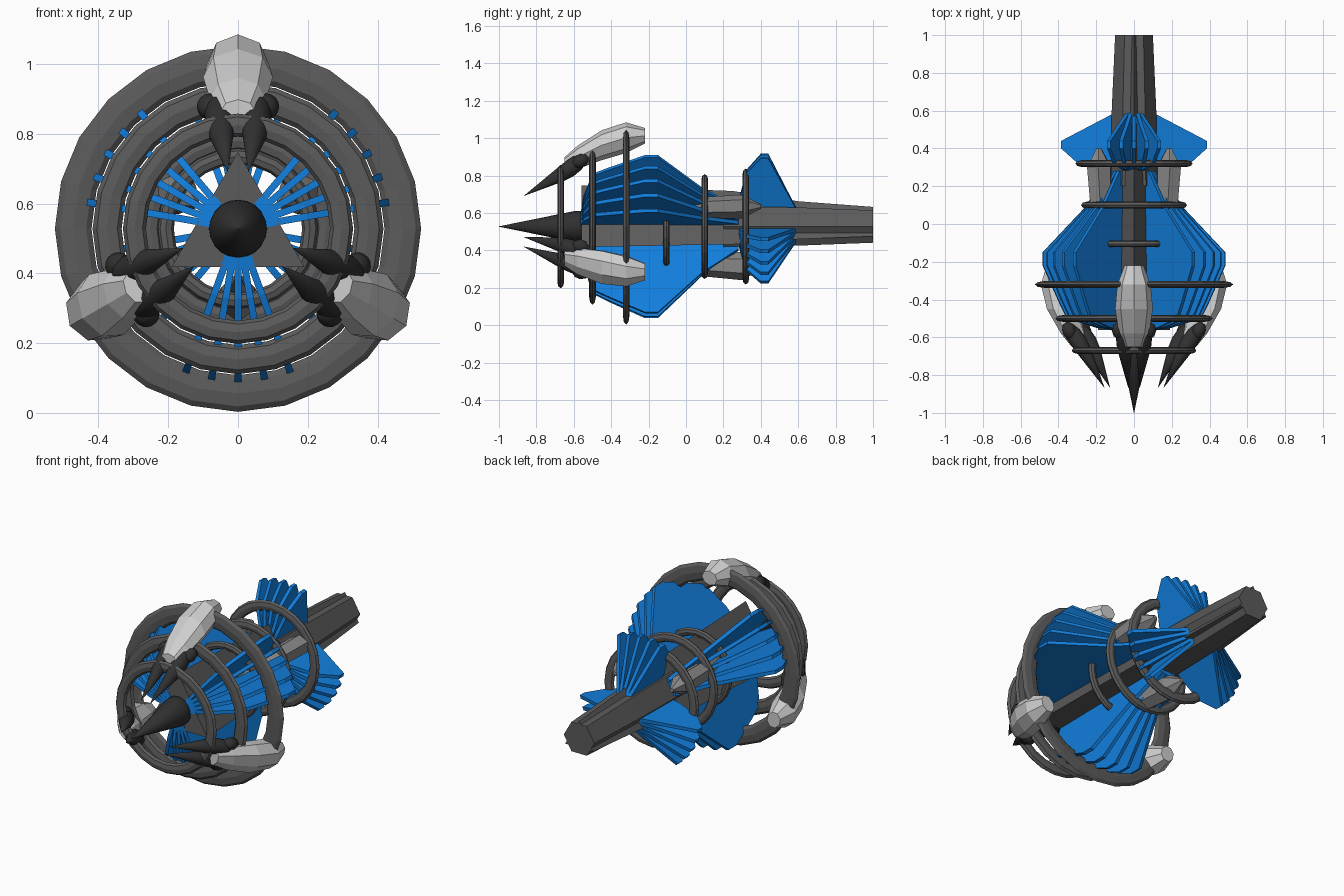
import bpy, bmesh, math
from mathutils import Vector

if "Cube" in bpy.data.objects:
    bpy.data.objects.remove(bpy.data.objects["Cube"])

ZC = 0.528  # height of the long axis


def mat(name, c):
    m = bpy.data.materials.new(name)
    m.diffuse_color = (*c, 1)
    m.use_nodes = True
    m.node_tree.nodes["Principled BSDF"].inputs["Base Color"].default_value = m.diffuse_color
    return m


BLUE = mat("blue", (0.006, 0.21, 0.72))
DARK = mat("dark grey", (0.105, 0.105, 0.105))
GREY = mat("mid grey", (0.24, 0.24, 0.24))
PALE = mat("pale grey", (0.62, 0.62, 0.62))
BLACK = mat("near black", (0.03, 0.03, 0.03))


def place(a, u, y, r):
    """Point at angle a around the axis: u sideways, r outwards."""
    a = math.radians(a)
    return Vector((r * math.cos(a) + u * math.sin(a), y,
                   ZC + r * math.sin(a) - u * math.cos(a)))


def finish(bm, name, m, smooth=False):
    bmesh.ops.recalc_face_normals(bm, faces=bm.faces)
    me = bpy.data.meshes.new(name)
    bm.to_mesh(me)
    bm.free()
    me.materials.append(m)
    ob = bpy.data.objects.new(name, me)
    bpy.context.collection.objects.link(ob)
    if smooth:
        for p in me.polygons:
            p.use_smooth = True
    return ob


def loft(name, a, stations, n, m, phase=0.0, smooth=False):
    """Stations are (y, u centre, r centre, half width, half height)."""
    bm = bmesh.new()
    rows = []
    for y, u, r, hu, hv in stations:
        rows.append([bm.verts.new(place(
            a, u + hu * math.sin(2 * math.pi * k / n + phase), y,
            r + hv * math.cos(2 * math.pi * k / n + phase))) for k in range(n)])
    for p, q in zip(rows, rows[1:]):
        for k in range(n):
            j = (k + 1) % n
            bm.faces.new((p[k], p[j], q[j], q[k]))
    bm.faces.new(rows[0])
    bm.faces.new(rows[-1])
    return finish(bm, name, m, smooth)


def fin(name, a, profile, t, m):
    """Flat plate standing out from the axis, outline in (y, r)."""
    bm = bmesh.new()
    l = [bm.verts.new(place(a, -t, y, r)) for y, r in profile]
    r_ = [bm.verts.new(place(a, t, y, r)) for y, r in profile]
    bm.faces.new(l)
    bm.faces.new(r_)
    n = len(l)
    for k in range(n):
        j = (k + 1) % n
        bm.faces.new((l[k], l[j], r_[j], r_[k]))
    return finish(bm, name, m)


def ring(name, y, outer, m, seg=24, sides=8, thick=0.018):
    """Flattened hoop whose radial width follows its size."""
    bm = bmesh.new()
    mid, half = outer * 0.9, outer * 0.1
    rows = []
    for i in range(seg):
        a = 360 * i / seg + 90
        rows.append([bm.verts.new(place(
            a, 0, y + thick * math.sin(2 * math.pi * k / sides),
            mid + half * math.cos(2 * math.pi * k / sides))) for k in range(sides)])
    for i in range(seg):
        p, q = rows[i], rows[(i + 1) % seg]
        for k in range(sides):
            j = (k + 1) % sides
            bm.faces.new((p[k], p[j], q[j], q[k]))
    return finish(bm, name, m)


# central spine: triangular beam with a hexagonal tail rod
loft("spine_beam", 90, [(-0.56, 0, 0, .22, .22), (0.25, 0, 0, .19, .19),
                        (0.6, 0, 0, .135, .135), (1, 0, 0, .105, .105)], 3, DARK)
loft("tail_rod", 90, [(0.2, 0, 0, .125, .125), (0.6, 0, 0, .118, .118),
                      (1, 0, 0, .1, .1)], 6, DARK, math.pi / 6)

# nose spike
loft("nose_spike", 90, [(-1, 0, 0, .001, .001), (-0.6, 0, 0, .082, .082),
                        (-0.56, 0, 0, .083, .083), (-0.53, 0, 0, .06, .06)],
     20, BLACK, smooth=True)

# hoops
for i, (y, outer) in enumerate([(-.67, .33), (-.5, .417), (-.32, .525),
                                (-.105, .23), (.1, .28), (.32, .31)]):
    ring(f"hoop_{i + 1}", y, outer, DARK)

# fans of blue fins
front_fin = [(-.57, .03), (-.55, .2), (-.5, .36), (-.42, .4), (-.22, .49),
             (-.15, .49), (.08, .27), (.28, .13), (.28, .03)]
rear_fin = [(.28, .04), (.285, .15), (.32, .3), (.4, .39), (.44, .39),
            (.6, .08), (.6, .04)]
for base in (30, 150, 270):
    for k in range(-2, 3):
        fin("front_fin", base + 10 * k, front_fin, .01, BLUE)
        fin("rear_fin", base + 60 + 10 * k, rear_fin, .01, BLUE)

    # pods between the fan tails
    loft("tail_pod", base, [(-.18, 0, .14, .012, .012), (.08, 0, .2, .055, .065),
                            (.3, 0, .212, .06, .075), (.4, 0, .215, .012, .015)],
         6, GREY)

    # armoured claws
    a = base + 60
    loft("claw_armour", a, [(-.65, 0, .335, .05, .035), (-.58, 0, .37, .08, .062),
                            (-.45, 0, .435, .1, .08), (-.32, 0, .475, .088, .082),
                            (-.22, 0, .485, .05, .042)], 8, PALE)
    for s in (-1, 1):
        loft("claw_spike", a, [(-.865, s * .03, .165, .001, .001),
                               (-.66, s * .05, .288, .04, .048),
                               (-.6, s * .053, .325, .043, .055),
                               (-.56, s * .055, .345, .034, .042),
                               (-.53, s * .055, .355, .01, .012)],
             16, BLACK, smooth=True)
        loft("claw_knuckle", a, [(-.61, s * .075, .34, .008, .008),
                                 (-.595, s * .077, .345, .03, .03),
                                 (-.565, s * .08, .35, .038, .038),
                                 (-.535, s * .08, .355, .03, .03),
                                 (-.52, s * .08, .36, .008, .008)],
             16, BLACK, smooth=True)
